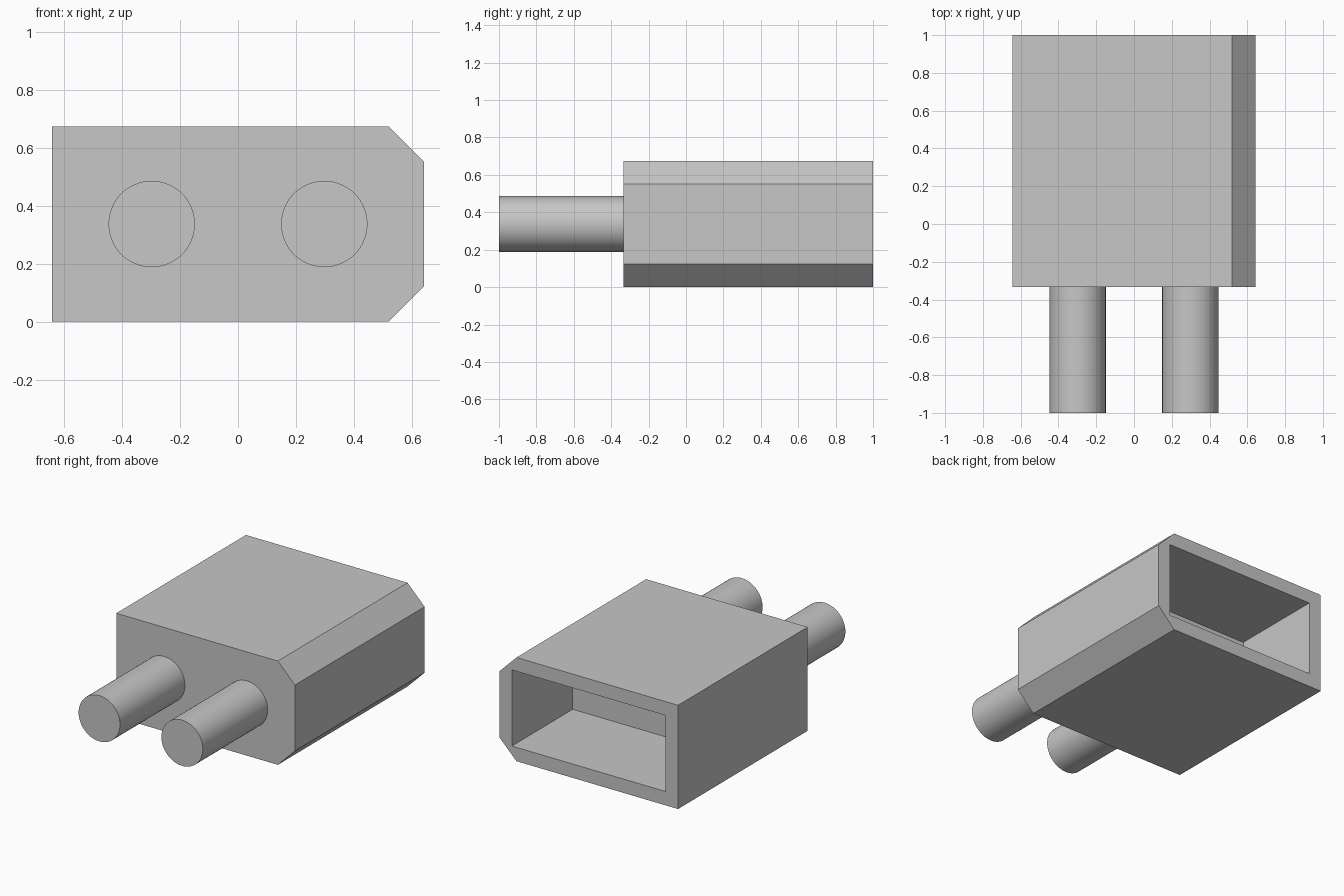
import bpy
import bmesh
from math import pi
from mathutils import Matrix

default = bpy.data.objects.get("Cube")
if default:
    bpy.data.objects.remove(default, do_unlink=True)

HALF_W, HEIGHT, CHAMFER = 0.643, 0.675, 0.123
FRONT, BACK, PIN_END = -0.333, 1.0, -1.0
WALL, POCKET_DEPTH = 0.09, 0.625
PIN_X, PIN_R = 0.298, 0.149

grey = bpy.data.materials.new("plain grey")
colour = (0.57, 0.57, 0.57, 1)
grey.diffuse_color = colour
grey.use_nodes = True
grey.node_tree.nodes["Principled BSDF"].inputs["Base Color"].default_value = colour


def add_object(name, bm):
    bmesh.ops.recalc_face_normals(bm, faces=bm.faces)
    mesh = bpy.data.meshes.new(name)
    bm.to_mesh(mesh)
    bm.free()
    mesh.materials.append(grey)
    obj = bpy.data.objects.new(name, mesh)
    bpy.context.collection.objects.link(obj)
    return obj


def prism(name, profile, y0, y1):
    """Extrude an x-z outline along y."""
    bm = bmesh.new()
    face = bm.faces.new([bm.verts.new((x, y0, z)) for x, z in profile])
    ext = bmesh.ops.extrude_face_region(bm, geom=[face], use_keep_orig=True)
    verts = [g for g in ext["geom"] if isinstance(g, bmesh.types.BMVert)]
    bmesh.ops.translate(bm, verts=verts, vec=(0, y1 - y0, 0))
    return add_object(name, bm)


# Housing, with both edges of its left side chamfered
body = prism("housing", [
    (-HALF_W, 0), (HALF_W - CHAMFER, 0), (HALF_W, CHAMFER),
    (HALF_W, HEIGHT - CHAMFER), (HALF_W - CHAMFER, HEIGHT), (-HALF_W, HEIGHT),
], FRONT, BACK)

# Rectangular socket cut into the back
x, z0, z1 = HALF_W - WALL, WALL, HEIGHT - WALL
cutter = prism("socket_cutter", [(-x, z0), (x, z0), (x, z1), (-x, z1)],
               BACK - POCKET_DEPTH, BACK + 0.1)
cutter.hide_render = True
cut = body.modifiers.new("socket", "BOOLEAN")
cut.operation = "DIFFERENCE"
cut.solver = "EXACT"
cut.object = cutter
bpy.context.view_layer.objects.active = body
bpy.ops.object.modifier_apply(modifier=cut.name)
bpy.data.objects.remove(cutter, do_unlink=True)

# Two round pins on the front
for side, sign in (("right", -1), ("left", 1)):
    bm = bmesh.new()
    place = Matrix.Translation((sign * PIN_X, (FRONT + PIN_END) / 2, HEIGHT / 2))
    bmesh.ops.create_cone(bm, cap_ends=True, segments=64, radius1=PIN_R, radius2=PIN_R,
                          depth=FRONT - PIN_END, matrix=place @ Matrix.Rotation(pi / 2, 4, "X"))
    pin = add_object(side + "_pin", bm)
    bpy.ops.object.select_all(action="DESELECT")
    pin.select_set(True)
    bpy.context.view_layer.objects.active = pin
    bpy.ops.object.shade_smooth_by_angle()
